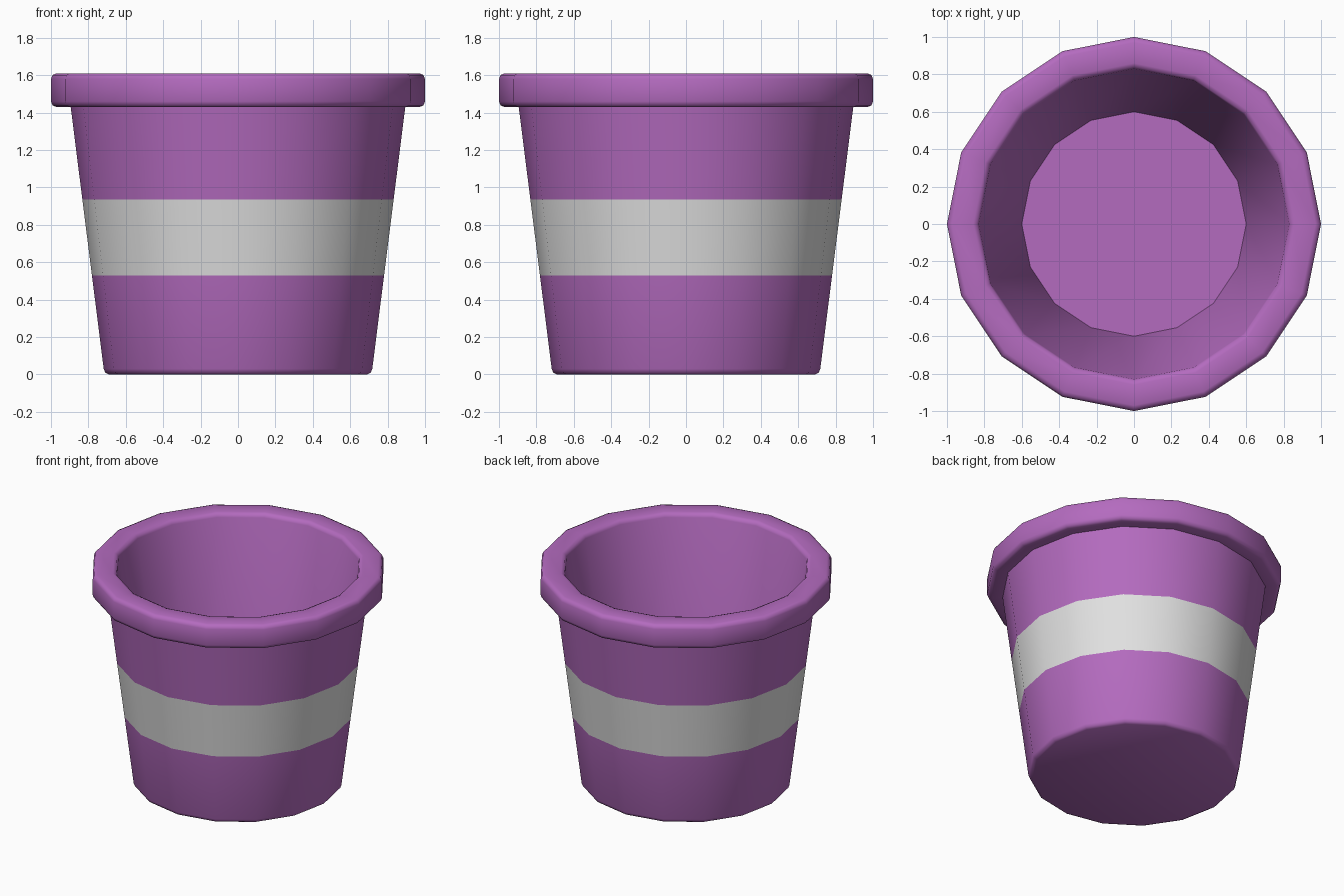
import bpy, bmesh, math

if "Cube" in bpy.data.objects:
    bpy.data.objects.remove(bpy.data.objects["Cube"])

SIDES = 16


def material(name, rgb):
    m = bpy.data.materials.new(name)
    m.diffuse_color = (*rgb, 1)
    m.use_nodes = True
    m.node_tree.nodes["Principled BSDF"].inputs["Base Color"].default_value = m.diffuse_color
    return m


purple = material("purple", (0.456, 0.147, 0.521))
grey = material("light grey", (0.75, 0.75, 0.75))


def corner(r, z, dr, dz, size, first_radial):
    """Two-segment rounded corner at (r, z); dr/dz point from it into the solid."""
    pts = []
    for i in range(3):
        a = i * math.pi / 4
        pts.append((r + dr * size * (1 - math.sin(a)), z + dz * size * (1 - math.cos(a))))
    return pts if first_radial else pts[::-1]


# Bucket profile: bottom, tapered wall with stripe, rim, inner wall, floor
STRIPE = (0.53, 0.935)
wall = lambda z: 0.718 + (z - 0.03) * 0.126
profile = [(0.69, 0.0), (0.71, 0.01), (0.718, 0.03)]
profile += [(wall(z), z) for z in (*STRIPE, 1.43)]
profile += corner(1.0, 1.43, -1, 1, 0.03, True)
profile += corner(1.0, 1.61, -1, -1, 0.03, False)
profile += corner(0.83, 1.61, 1, -1, 0.03, True)
profile += [(0.60, 0.10)]

bm = bmesh.new()
rings = [[bm.verts.new((r * math.cos(2 * math.pi * k / SIDES),
                        r * math.sin(2 * math.pi * k / SIDES), z)) for k in range(SIDES)]
         for r, z in profile]
for i, (a, b) in enumerate(zip(rings, rings[1:])):
    for k in range(SIDES):
        n = (k + 1) % SIDES
        f = bm.faces.new((a[k], a[n], b[n], b[k]))
        # Stripe segment on the outer wall
        f.material_index = 1 if profile[i][1] == STRIPE[0] else 0
bm.faces.new(rings[0][::-1])
bm.faces.new(rings[-1])

mesh = bpy.data.meshes.new("bucket")
bm.to_mesh(mesh)
bm.free()
mesh.materials.append(purple)
mesh.materials.append(grey)
bucket = bpy.data.objects.new("bucket", mesh)
bpy.context.collection.objects.link(bucket)
bpy.context.view_layer.objects.active = bucket
bucket.select_set(True)
bpy.ops.object.shade_smooth_by_angle(angle=math.radians(50))
